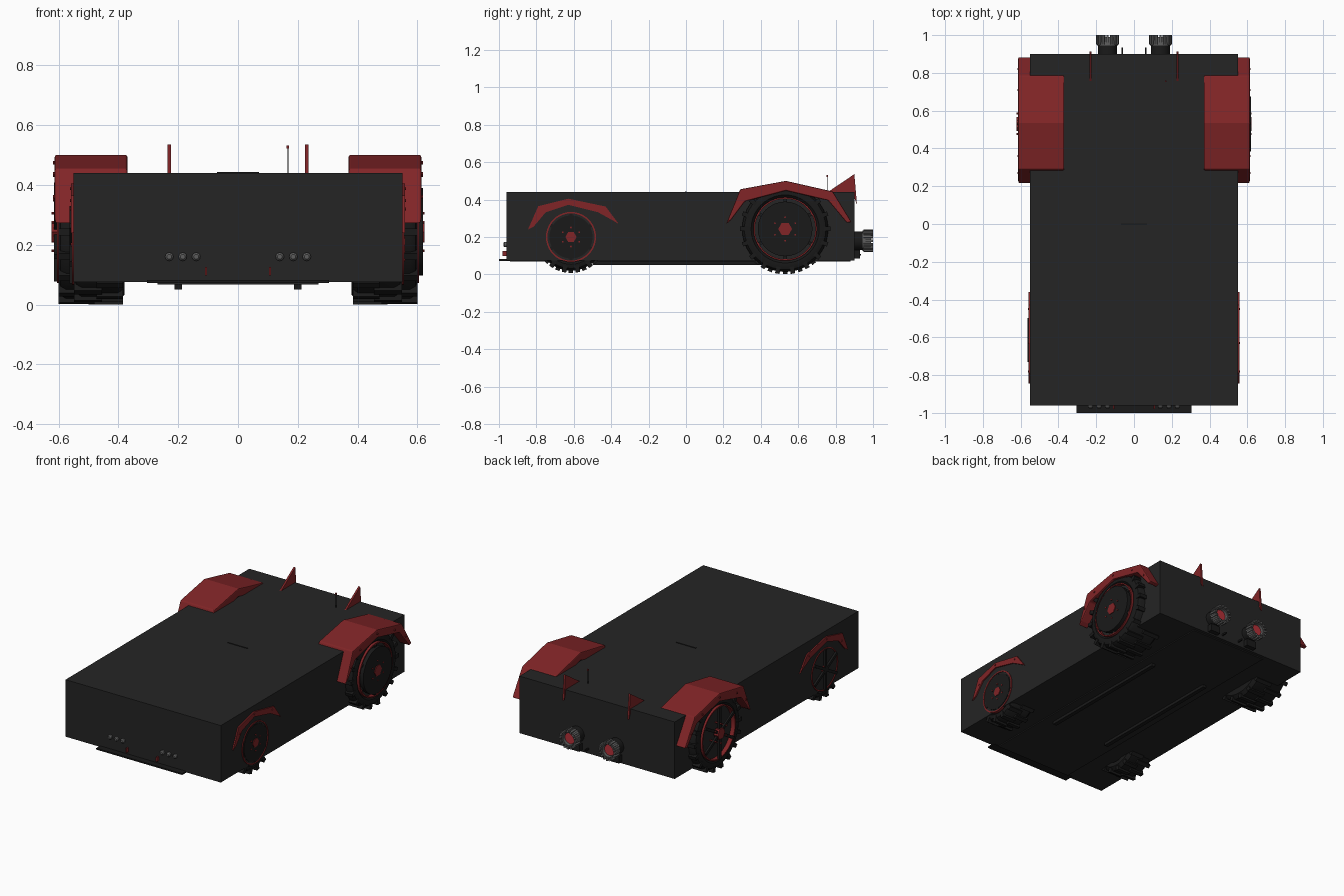
import bpy, bmesh, math
from mathutils import Matrix, Vector

if "Cube" in bpy.data.objects:
    bpy.data.objects.remove(bpy.data.objects["Cube"])


def material(name, *rgb):
    m = bpy.data.materials.new(name)
    m.use_nodes = True
    m.diffuse_color = (*rgb, 1)
    m.node_tree.nodes["Principled BSDF"].inputs["Base Color"].default_value = (*rgb, 1)
    return m


CHARCOAL = material("charcoal", 0.018, 0.018, 0.018)
BLACK = material("tyre black", 0.01, 0.01, 0.01)
RED = material("deep red", 0.22, 0.018, 0.02)
GREY = material("metal grey", 0.11, 0.11, 0.11)
GLOW = material("bright red", 0.45, 0.03, 0.04)


def finish(name, bm, mat, smooth=False, bevel=0):
    bmesh.ops.recalc_face_normals(bm, faces=bm.faces)
    mesh = bpy.data.meshes.new(name)
    bm.to_mesh(mesh)
    bm.free()
    mesh.materials.append(mat)
    if smooth:
        mesh.shade_smooth()
        mesh.set_sharp_from_angle(angle=math.radians(35))
    ob = bpy.data.objects.new(name, mesh)
    bpy.context.collection.objects.link(ob)
    if bevel:
        mod = ob.modifiers.new("bevel", 'BEVEL')
        mod.width, mod.segments = bevel, 2
    return ob


def add_box(bm, lo, hi, xf=Matrix()):
    lo, hi = Vector(lo), Vector(hi)
    m = xf @ Matrix.Translation((lo + hi) / 2) @ Matrix.Diagonal((*(hi - lo), 1))
    bmesh.ops.create_cube(bm, size=1, matrix=m)


def box(name, lo, hi, mat):
    bm = bmesh.new()
    add_box(bm, lo, hi)
    return finish(name, bm, mat)


def prism(name, points, x0, x1, mat, bevel=0):
    """Side outline (y, z) carried across from x0 to x1."""
    bm = bmesh.new()
    face = bm.faces.new([bm.verts.new((x0, y, z)) for y, z in points])
    ext = bmesh.ops.extrude_face_region(bm, geom=[face])["geom"]
    moved = [v for v in ext if isinstance(v, bmesh.types.BMVert)]
    bmesh.ops.translate(bm, verts=moved, vec=(x1 - x0, 0, 0))
    return finish(name, bm, mat, bevel=bevel)


def lathe(name, profile, centre, axis, mat, n=32, closed=False):
    """Turn (distance along axis, radius) points round an axis."""
    bm = bmesh.new()
    rings = []
    for d, r in profile:
        ring = []
        for i in range(n):
            a = math.tau * i / n
            p = (d, r * math.cos(a), r * math.sin(a))
            if axis == 'y':
                p = (p[1], d, p[2])
            ring.append(bm.verts.new(Vector(centre) + Vector(p)))
        rings.append(ring)
    pairs = list(zip(rings, rings[1:]))
    if closed:
        pairs.append((rings[-1], rings[0]))
    else:
        bm.faces.new(rings[0])
        bm.faces.new(rings[-1])
    for a, b in pairs:
        for i in range(n):
            j = (i + 1) % n
            bm.faces.new((a[i], a[j], b[j], b[i]))
    return finish(name, bm, mat, smooth=n > 8)


def disc(name, d0, d1, r, centre, axis, mat, n=32):
    return lathe(name, [(d0, r), (d1, r)], centre, axis, mat, n)


def wheel(name, s, y, z, r, inner, outer, rim, face, lugs, hub):
    side = "left" if s > 0 else "right"
    name = side + "_" + name
    c = (0, y, z)
    # tyre with rounded shoulders
    tyre = [(inner, rim), (inner, r - .02), (inner + .02, r), (outer - .025, r),
            (outer - .007, r - .012), (outer, r - .03), (outer, rim + .012), (outer - .012, rim)]
    lathe(name + "_tyre", [(s * d, q) for d, q in tyre], c, 'x', BLACK, 40, True)
    # staggered tread lugs
    bm = bmesh.new()
    mid = (inner + outer) / 2
    for i in range(lugs):
        for half, (a, b) in enumerate(((inner + .005, mid + .01), (mid - .01, outer))):
            turn = Matrix.Rotation(math.tau * (i + half / 2) / lugs, 4, 'X')
            add_box(bm, (min(s * a, s * b), -.012, r - .025),
                    (max(s * a, s * b), .012, r + .012), Matrix.Translation(c) @ turn)
    finish(name + "_tread", bm, BLACK)
    # rim backing, ring, spokes and hub
    disc(name + "_rim_back", s * (face - .04), s * (face - .025), rim + .01, c, 'x', CHARCOAL)
    ring = [(face - .04, rim - .008), (face + .003, rim - .008),
            (face + .003, rim), (face - .04, rim)]
    lathe(name + "_rim_ring", [(s * d, q) for d, q in ring], c, 'x', RED, 40, True)
    bm = bmesh.new()
    for i in range(6):
        turn = Matrix.Translation(c) @ Matrix.Rotation(math.tau * i / 6, 4, 'X')
        add_box(bm, (s * face - .012, -.009, 0), (s * face + .001, .009, rim - .005), turn)
    finish(name + "_spokes", bm, BLACK)
    tip = face + (.02 if outer > .56 else .006)
    disc(name + "_hub", s * (face - .01), s * tip, hub, c, 'x', RED, 6)
    if s > 0:
        # left wheels carry a cover plate
        disc(name + "_cover", face - .01, tip - .004, rim * .86, c, 'x', BLACK)
    for i in range(6):
        a = math.tau * (i + .5) / 6
        p = (0, y + hub * 1.7 * math.cos(a), z + hub * 1.7 * math.sin(a))
        disc(name + "_bolt", s * (face - .03), s * tip, .005, p, 'x', RED, 6)


# hull, underside rails and front splitter
box("hull", (-.55, -.96, .075), (.55, .90, .44), CHARCOAL)
box("roof_hinge", (-.07, -.006, .438), (.07, .002, .443), BLACK)
box("front_splitter", (-.305, -1.0, .073), (.305, -.94, .082), BLACK)
box("belly_plate", (-.27, -.94, .068), (.27, .88, .078), CHARCOAL)

REAR_FENDER = [(.215, .27), (.29, .455), (.534, .50), (.785, .443), (.885, .28),
               (.86, .275), (.76, .395), (.534, .448), (.315, .39), (.24, .29)]
FRONT_FENDER = [(-.845, .24), (-.79, .365), (-.63, .405), (-.43, .363), (-.36, .27),
                (-.385, .285), (-.47, .332), (-.63, .372), (-.75, .332), (-.815, .255)]
FIN = [(.755, .438), (.90, .536), (.914, .375), (.895, .42), (.85, .432)]

for s in (-1, 1):
    side = "left" if s > 0 else "right"
    wheel("rear_wheel", s, .53, .243, .23, .38, .60, .17, .603, 18, .037)
    wheel("front_wheel", s, -.615, .20, .18, .38, .548, .134, .552, 16, .03)
    prism(side + "_rear_fender", REAR_FENDER, s * .37, s * .613, RED, .006)
    prism(side + "_front_fender", FRONT_FENDER, s * .50, s * .558, RED)
    # fender rivets
    for y, z in ((.27, .36), (.36, .437), (.534, .475), (.71, .432), (.82, .35)):
        disc(side + "_rear_rivet", s * .60, s * .618, .006, (0, y, z), 'x', RED, 8)
    for y, z in ((-.78, .32), (-.63, .389), (-.45, .348)):
        disc(side + "_front_rivet", s * .54, s * .562, .005, (0, y, z), 'x', RED, 8)
    prism(side + "_tail_fin", FIN, s * .23 - .006, s * .23 + .006, RED)
    box(side + "_rail", (s * .2 - .013, -.5, .05), (s * .2 + .013, .42, .08), BLACK)
    # front lamps
    for x in (.14, .185, .23):
        lathe(side + "_lamp", [(-.95, .014), (-.97, .014), (-.977, .008)],
              (s * x, 0, .16), 'y', GREY, 12)
    box(side + "_tow_hook", (s * .107 - .004, -.98, .098), (s * .107 + .004, -.95, .125), RED)

    # exhaust: pipe, flared nozzle with petals, glowing core, bracket
    c = (s * .14, 0, .18)
    disc(side + "_exhaust_pipe", .88, .955, .05, c, 'y', BLACK, 24)
    lathe(side + "_nozzle", [(.945, .055), (.99, .052), (.99, .04), (.945, .04)],
          c, 'y', GREY, 24, True)
    bm = bmesh.new()
    for i in range(16):
        turn = Matrix.Translation(c) @ Matrix.Rotation(math.tau * i / 16, 4, 'Y')
        add_box(bm, (-.006, .95, .045), (.006, 1.0, .061), turn)
    finish(side + "_nozzle_petals", bm, GREY)
    disc(side + "_exhaust_core", .95, .975, .036, c, 'y', GLOW, 12)
    box(side + "_exhaust_bracket", (s * .14 - .035, .89, .085), (s * .14 + .035, .93, .13), BLACK)
    box(side + "_exhaust_pin", (s * .062 - .004, .89, .10), (s * .062 + .004, .935, .11), BLACK)

# aerial
box("aerial_mast", (.165, .753, .43), (.169, .757, .525), BLACK)
box("aerial_tip", (.163, .751, .522), (.171, .759, .532), RED)
